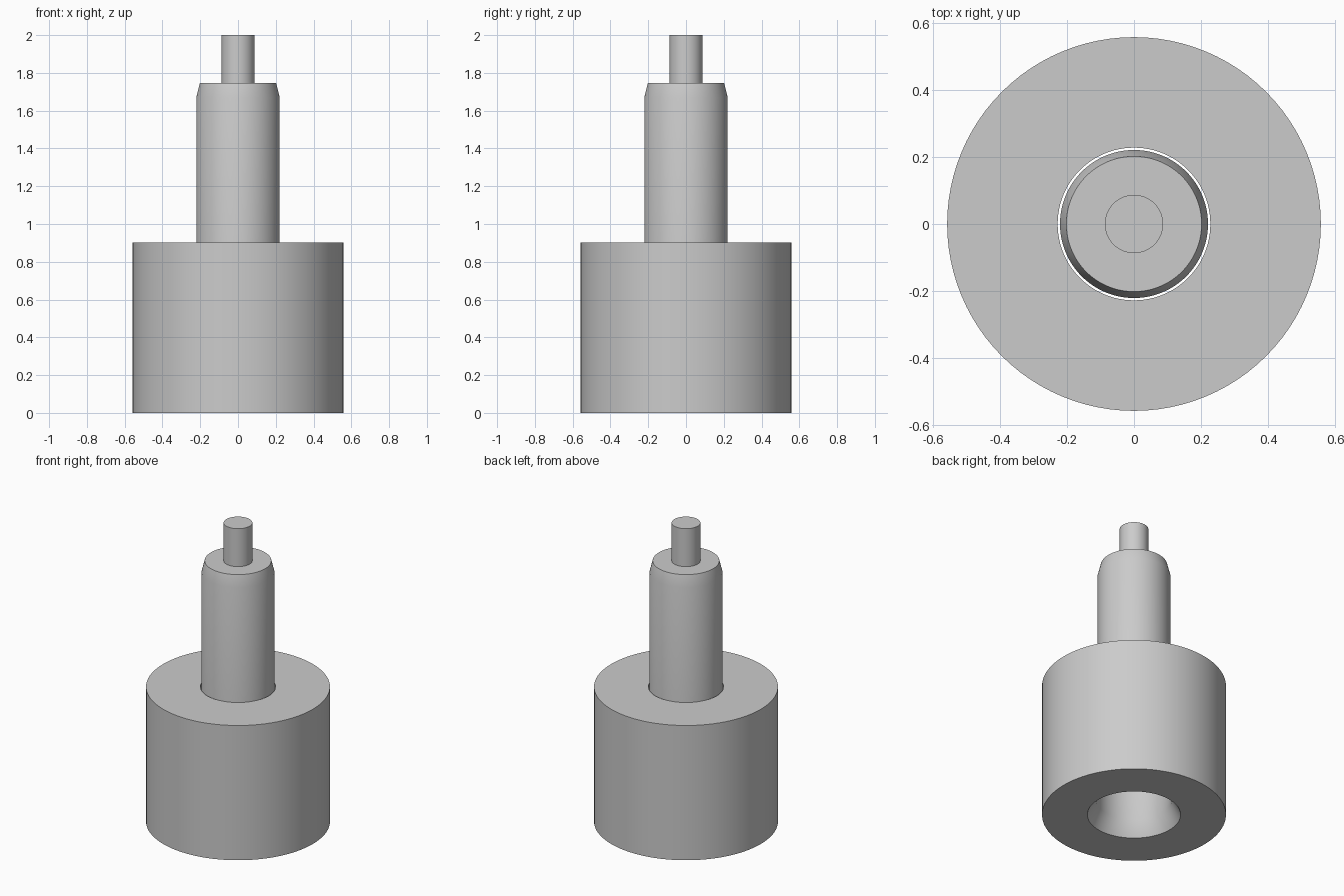
import bpy
import bmesh
import math

cube = bpy.data.objects.get("Cube")
if cube:
    bpy.data.objects.remove(cube, do_unlink=True)

SEGMENTS = 96

# Single plain metal colour
metal = bpy.data.materials.new("grey_metal")
metal.use_nodes = True
colour = (0.6, 0.6, 0.6, 1.0)
metal.diffuse_color = colour
metal.node_tree.nodes["Principled BSDF"].inputs["Base Color"].default_value = colour


def lathe(name, profile, closed=False):
    """Revolve a (radius, height) profile around the z axis."""
    bm = bmesh.new()
    verts = [bm.verts.new((r, 0, z)) for r, z in profile]
    pairs = list(zip(verts, verts[1:]))
    if closed:
        pairs.append((verts[-1], verts[0]))
    edges = [bm.edges.new(p) for p in pairs]
    bmesh.ops.spin(bm, geom=verts + edges, cent=(0, 0, 0), axis=(0, 0, 1),
                   angle=math.tau, steps=SEGMENTS, use_merge=True)
    bmesh.ops.remove_doubles(bm, verts=bm.verts, dist=0.0001)
    bmesh.ops.recalc_face_normals(bm, faces=bm.faces)
    mesh = bpy.data.meshes.new(name)
    bm.to_mesh(mesh)
    bm.free()
    obj = bpy.data.objects.new(name, mesh)
    bpy.context.collection.objects.link(obj)
    mesh.materials.append(metal)
    bpy.ops.object.select_all(action='DESELECT')
    obj.select_set(True)
    bpy.context.view_layer.objects.active = obj
    bpy.ops.object.shade_smooth_by_angle(angle=math.radians(32))
    return obj


# Wide sleeve with a through bore that flares at the bottom
lathe("sleeve", [(0.558, 0), (0.558, 0.902), (0.228, 0.902),
                 (0.228, 0.1), (0.283, 0)], closed=True)

# Shaft sitting loosely in the bore, tapered at its top end
lathe("shaft", [(0, 0.35), (0.221, 0.35), (0.221, 1.67),
                (0.202, 1.746), (0, 1.746)])

# Thin pin on top of the shaft
lathe("pin", [(0, 1.73), (0.087, 1.73), (0.087, 2.0), (0, 2.0)])
